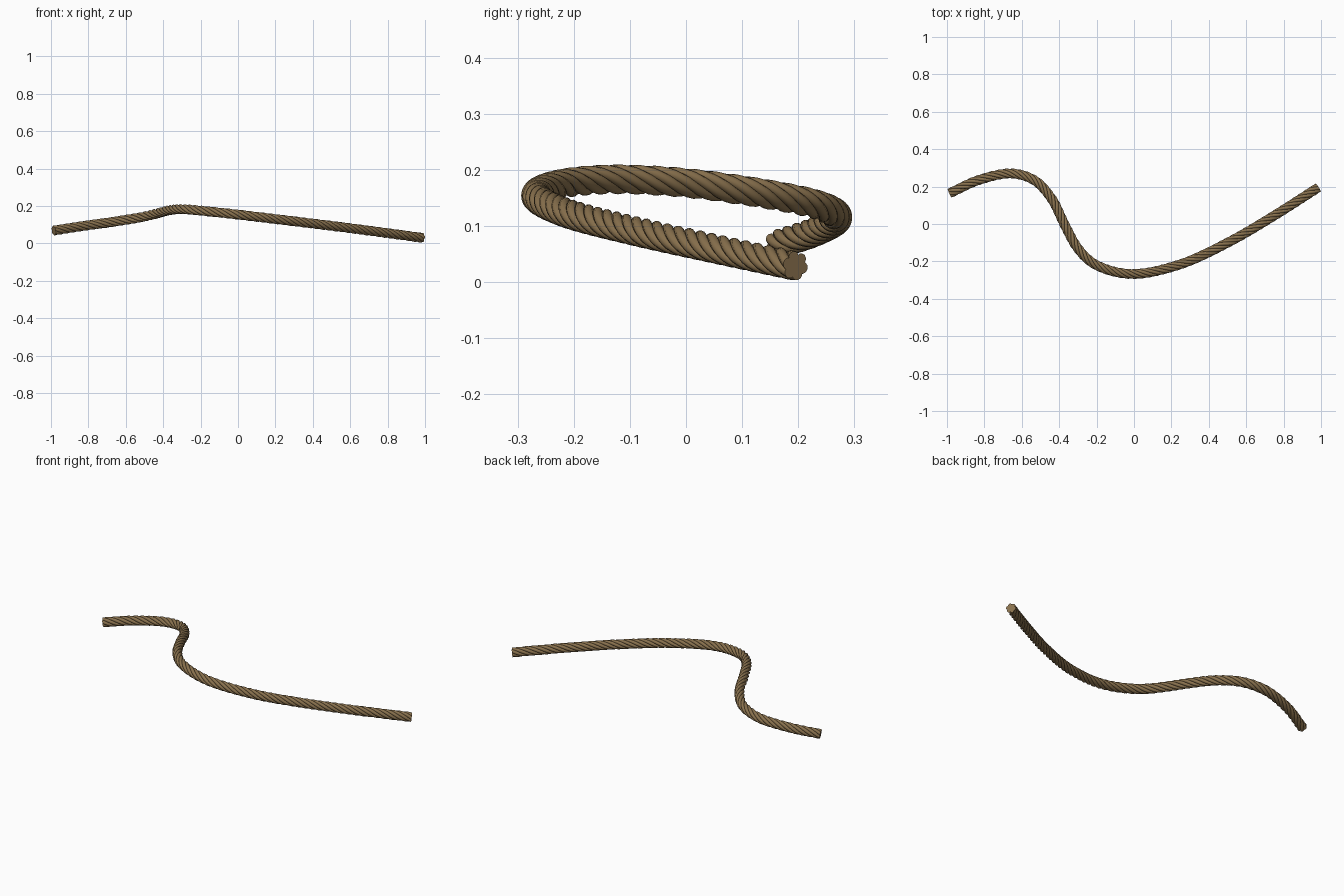
import bpy, bmesh, math
from mathutils import Vector

if "Cube" in bpy.data.objects:
    bpy.data.objects.remove(bpy.data.objects["Cube"])

# Centre line of the rope
PATH = [Vector(p) for p in (
    (-0.985, 0.165, 0.068), (-0.83, 0.235, 0.092), (-0.655, 0.27, 0.117),
    (-0.53, 0.232, 0.138), (-0.44, 0.135, 0.158), (-0.37, -0.005, 0.177),
    (-0.30, -0.13, 0.183), (-0.21, -0.215, 0.176), (-0.02, -0.267, 0.156),
    (0.24, -0.218, 0.125), (0.51, -0.095, 0.092), (0.75, 0.045, 0.061),
    (0.985, 0.195, 0.029))]
STRANDS, SIDES, STEPS = 6, 10, 480
LEAD = 0.23          # length of one full twist
OFFSET, RADIUS = 0.0172, 0.0094


def spline(pts, n=60):
    """Centripetal-style smooth curve through the points."""
    ext = [2 * pts[0] - pts[1]] + pts + [2 * pts[-1] - pts[-2]]
    out = []
    for i in range(1, len(ext) - 2):
        a, b, c, d = ext[i - 1:i + 3]
        t1, t2, t3 = [(q - p).length ** 0.5 for p, q in ((a, b), (b, c), (c, d))]
        m1 = (b - a) / t1 - (c - a) / (t1 + t2) + (c - b) / t2
        m2 = (c - b) / t2 - (d - b) / (t2 + t3) + (d - c) / t3
        m1, m2 = m1 * t2, m2 * t2
        for k in range(n):
            t = k / n
            out.append(b * (2*t**3 - 3*t**2 + 1) + m1 * (t**3 - 2*t**2 + t)
                       + c * (3*t**2 - 2*t**3) + m2 * (t**3 - t**2))
    return out + [pts[-1]]


def resample(pts, n):
    """Evenly spaced points along the curve, and its length."""
    run = [0.0]
    for p, q in zip(pts, pts[1:]):
        run.append(run[-1] + (q - p).length)
    out, j = [], 0
    for i in range(n + 1):
        s = run[-1] * i / n
        while j < len(pts) - 2 and run[j + 1] < s:
            j += 1
        out.append(pts[j].lerp(pts[j + 1], (s - run[j]) / (run[j + 1] - run[j])))
    return out, run[-1]


centre, length = resample(spline(PATH), STEPS)

# Twist-free frames along the path
frames, side = [], Vector((0, 0, 1))
for i, p in enumerate(centre):
    t = (centre[min(i + 1, STEPS)] - centre[max(i - 1, 0)]).normalized()
    side = (side - t * side.dot(t)).normalized()
    frames.append((p, side.copy(), t.cross(side)))

brown = bpy.data.materials.new("rope brown")
brown.diffuse_color = (0.25, 0.165, 0.075, 1)
brown.use_nodes = True
brown.node_tree.nodes["Principled BSDF"].inputs["Base Color"].default_value = brown.diffuse_color


def strand(name, phase, offset, radius):
    """A tube that winds around the centre line, cut square at both ends."""
    bm = bmesh.new()
    rings = []
    for i, (p, u, v) in enumerate(frames):
        a = phase + 2 * math.pi * length * i / STEPS / LEAD
        out = u * math.cos(a) + v * math.sin(a)
        tan = v * math.cos(a) - u * math.sin(a)
        stretch = math.hypot(1, 2 * math.pi * offset / LEAD)
        ring = []
        for k in range(SIDES):
            b = 2 * math.pi * k / SIDES
            ring.append(bm.verts.new(p + out * (offset + radius * math.cos(b))
                                     + tan * (radius * stretch * math.sin(b))))
        rings.append(ring)
    for r, s in zip(rings, rings[1:]):
        for k in range(SIDES):
            n = (k + 1) % SIDES
            bm.faces.new((r[k], r[n], s[n], s[k])).smooth = True
    bm.faces.new(rings[0][::-1])
    bm.faces.new(rings[-1])
    bmesh.ops.recalc_face_normals(bm, faces=bm.faces)
    me = bpy.data.meshes.new(name)
    bm.to_mesh(me)
    bm.free()
    me.materials.append(brown)
    bpy.context.collection.objects.link(bpy.data.objects.new(name, me))


# Outer strands and hidden core
for n in range(STRANDS):
    strand(f"rope_strand_{n + 1}", 2 * math.pi * n / STRANDS, OFFSET, RADIUS)
strand("rope_core", 0, 0, 0.011)
